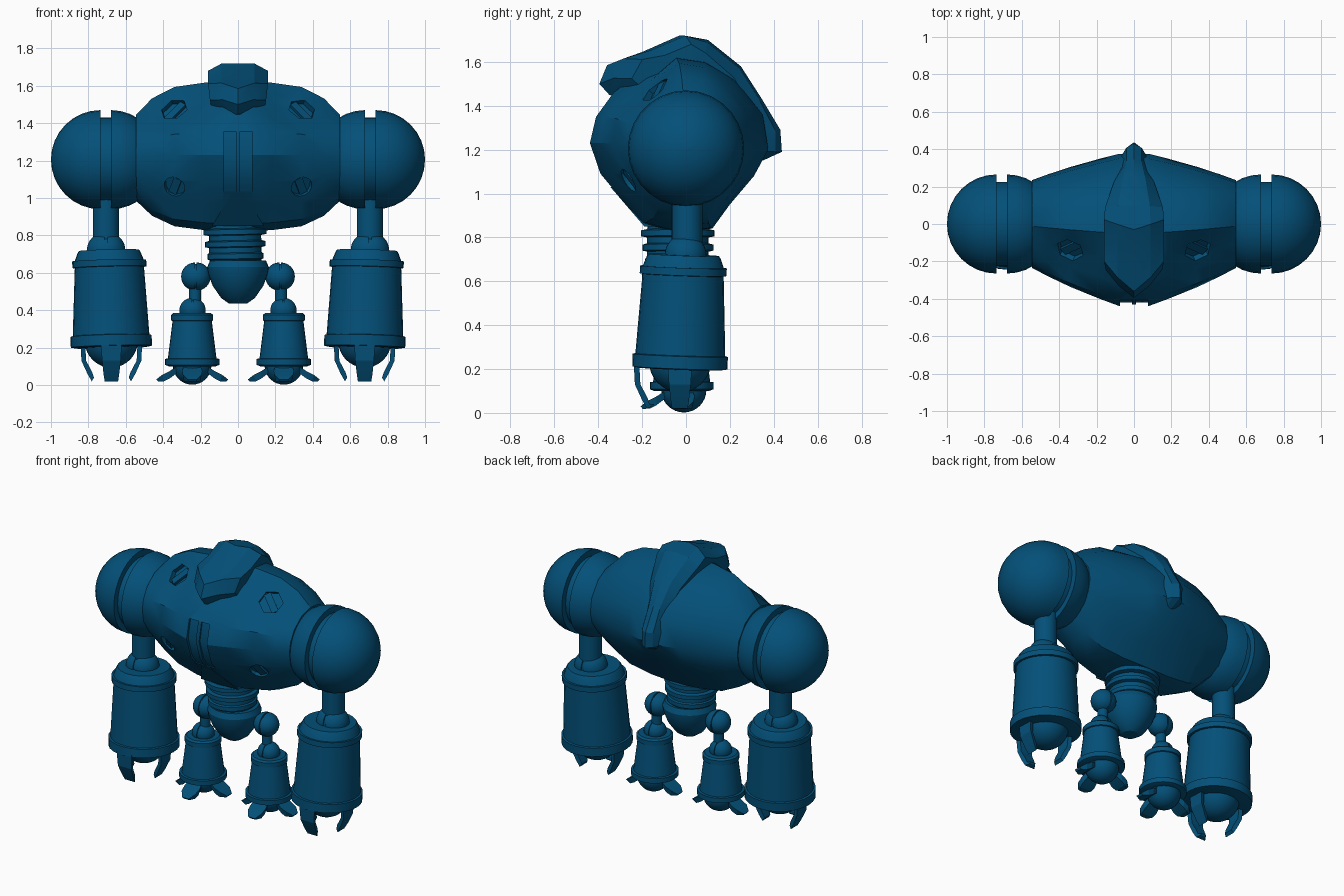
import bpy, bmesh
from math import pi, sin, cos, atan2, radians
from mathutils import Matrix, Vector
from mathutils.bvhtree import BVHTree

if "Cube" in bpy.data.objects:
    bpy.data.objects.remove(bpy.data.objects["Cube"])

blue = bpy.data.materials.new("blue_metal")
blue.diffuse_color = (0.001, 0.08, 0.19, 1)
blue.use_nodes = True
blue.node_tree.nodes["Principled BSDF"].inputs["Base Color"].default_value = blue.diffuse_color


def shade(ob, angle=30):
    bpy.ops.object.select_all(action='DESELECT')
    ob.select_set(True)
    bpy.context.view_layer.objects.active = ob
    bpy.ops.object.shade_smooth_by_angle(angle=radians(angle))


def loft(name, rings, matrix=Matrix(), mirror=False, angle=30):
    """Skin a list of equal-length point rings and cap both ends."""
    bm = bmesh.new()
    vs = [[bm.verts.new(matrix @ Vector(p)) for p in ring] for ring in rings]
    n = len(vs[0])
    for a, b in zip(vs, vs[1:]):
        for i in range(n):
            bm.faces.new((a[i], a[(i + 1) % n], b[(i + 1) % n], b[i]))
    bm.faces.new(vs[0])
    bm.faces.new(vs[-1])
    bmesh.ops.remove_doubles(bm, verts=bm.verts, dist=0.0005)
    bmesh.ops.recalc_face_normals(bm, faces=bm.faces)
    me = bpy.data.meshes.new(name)
    bm.to_mesh(me)
    bm.free()
    me.materials.append(blue)
    ob = bpy.data.objects.new(name, me)
    bpy.context.collection.objects.link(ob)
    if mirror:
        ob.modifiers.new("mirror", 'MIRROR')
    shade(ob, angle)
    return ob


def lathe(name, profile, matrix=Matrix(), mirror=False, segs=28):
    """Revolve (radius, height) points about local z."""
    rings = [[(max(r, 0.0004) * cos(2 * pi * i / segs), max(r, 0.0004) * sin(2 * pi * i / segs), h)
              for i in range(segs)] for r, h in profile]
    return loft(name, rings, matrix, mirror)


def arc(r, h, a0, a1, n=8):
    return [(r * cos(a0 + (a1 - a0) * i / n), h + r * sin(a0 + (a1 - a0) * i / n)) for i in range(n + 1)]


def split_ball(name, centre, r, gap, inner):
    """Ball on the x axis with a groove round its middle."""
    prof = arc(r, -gap, -pi / 2, 0) + [(inner, -gap), (inner, gap)] + arc(r, gap, 0, pi / 2)
    lathe(name, prof, Matrix.Translation(centre) @ Matrix.Rotation(pi / 2, 4, 'Y'), True)


def blade(name, centre, turn, path):
    """Claw along (radius, z, half width, inward offset, downward offset) stations."""
    rings = [[(r, -w, z), (r - i, -w * .85, z - d), (r - i, w * .85, z - d), (r, w, z)] for r, z, w, i, d in path]
    loft(name, rings, Matrix.Translation(centre) @ Matrix.Rotation(turn, 4, 'Z'), True, 20)


# Torso: side profile (y, z) blended into a circle at the shoulders
side = [(-.438, 1.23), (-.39, 1.09), (-.29, .97), (-.2, .865), (-.05, .825), (.12, .84), (.2, .95),
        (.31, 1.08), (.375, 1.2), (.35, 1.36), (.22, 1.52), (.09, 1.6), (-.05, 1.62), (-.2, 1.56),
        (-.33, 1.46), (-.41, 1.35)]
stations = [(0, 0, 0), (.08, 0, 0), (.18, .18, .02), (.34, .5, .15), (.46, .78, .5), (.545, 1, 1)]
rings = []
for x, ty, tz in [(-x, a, b) for x, a, b in stations[:0:-1]] + stations:
    ring = []
    for k, (y, z) in enumerate(side):
        a = atan2(z - 1.22, y + .03)
        u, v = ty, tz
        if k in (13, 14):        # sloping upper chest
            u = v = ty ** .6
        elif k in (1, 2):        # sloping lower chest
            u = ty ** .7
        ring.append((x, y + (.235 * cos(a) - y) * u, z + (1.215 + .23 * sin(a) - z) * v))
    rings.append(ring)
torso = loft("torso", rings, angle=30)

bm = bmesh.new()
bm.from_mesh(torso.data)
tree = BVHTree.FromBMesh(bm)
bm.free()


# Recesses cut in the torso: chest slot with rib, plus four sockets with slats
def chest_bar(name, w, front, lift):
    return loft(name, [[(-w, front(y), z), (w, front(y), z), (w, y + lift, z), (-w, y + lift, z)]
                       for z, y in ((1.035, -.335), (1.1, -.38), (1.23, -.42), (1.355, -.393))])


cutters = [chest_bar("chest_slot_cutter", .075, lambda y: -.6, 0)]
sockets = [("upper_socket", .34, 1.47, .075, 6), ("lower_socket", .34, 1.06, .058, 12)]
for name, px, pz, r, n in sockets:
    for s in (1, -1):
        p, nor, _, _ = tree.ray_cast(Vector((s * px, -1, pz)), Vector((0, 1, 0)))
        m = Matrix.Translation(p) @ nor.to_track_quat('Z', 'Y').to_matrix().to_4x4()
        cutters.append(lathe(name + "_cutter", [(r, -.025), (r, .08)], m, segs=n))
        turn = m @ Matrix.Rotation(s * .5, 4, 'Z')
        loft(name + "_slat", [[(-.022, -r * .85, h), (.022, -r * .85, h), (.022, r * .85, h), (-.022, r * .85, h)]
                              for h in (-.035, -.008)], turn)
for c in cutters:
    c.hide_render = True
    mod = torso.modifiers.new("cut", 'BOOLEAN')
    mod.operation = 'DIFFERENCE'
    mod.object = c
    bpy.context.view_layer.objects.active = torso
    bpy.ops.object.modifier_apply(modifier=mod.name)
    bpy.data.objects.remove(c)
shade(torso, 30)
chest_bar("chest_rib", .012, lambda y: y - .01, .03)

# Head crest over the top and down the spine: (y, z, half width, side sweep back, side lift)
crest = [(-.35, 1.45, .04, .02, 0), (-.395, 1.50, .15, .1, .06), (-.36, 1.585, .16, .12, .07),
         (-.2, 1.645, .16, .08, .04), (-.03, 1.72, .16, .05, .02), (.1, 1.7, .155, 0, 0), (.25, 1.58, .11, 0, 0),
         (.34, 1.44, .075, 0, 0), (.43, 1.29, .075, -.02, 0), (.437, 1.19, .07, -.03, 0), (.35, 1.15, .05, 0, 0)]
rings = []
for y, z, w, sweep, lift in crest:
    inward = (Vector((0, 0, 1.2)) - Vector((0, y, z))).normalized()
    rings.append([Vector((w * f, y + sweep * abs(f), z + lift * abs(f))) + inward * d for f, d in
                  ((-.9, .18), (-1, .06), (-.55, .012), (0, 0), (.55, .012), (1, .06), (.9, .18))])
loft("head_crest", rings, angle=20)

# Belly keel plate
loft("belly_plate", [[(-.03, -.345, 1.03), (.03, -.345, 1.03), (0, -.2, 1.03)],
                     [(-.14, -.19, .85), (.14, -.19, .85), (0, -.05, .85)]])

# Waist with ribs, and pelvis
waist = [(.13, .9)]
for z, r in ((.82, .168), (.755, .162), (.69, .15)):
    waist += [(.14, z + .018), (r, z + .012), (r, z - .015), (.14, z - .02)]
lathe("waist", waist + [(.13, .64)],
      Matrix.Translation((0, -.037, 0)) @ Matrix.Rotation(-.02, 4, 'Y'))
lathe("pelvis", [(0, .435), (.05, .437), (.09, .465), (.135, .53), (.16, .595), (.165, .63), (.15, .665), (0, .67)],
      Matrix.Translation((0, -.037, 0)))

# Shoulders and arms
split_ball("shoulder", (.7075, 0, 1.205), .265, .0275, .225)
lathe("upper_arm", [(.07, .7), (.07, 1.0)], Matrix.Translation((.705, .005, 0)), True)
split_ball("elbow", (.705, -.002, .72), .095, .008, .088)
tilt = Matrix.Translation((.69, -.01, .72)) @ Matrix.Rotation(.025, 4, 'Y') @ Matrix.Rotation(-.035, 4, 'X')
lathe("forearm", [(0, 0), (.16, 0), (.168, -.01), (.185, -.055), (.198, -.055), (.198, -.09), (.185, -.092),
                  (.205, -.455), (.217, -.458), (.217, -.515), (.19, -.52), (0, -.52)], tilt, True)
lathe("hand", arc(.142, -.485, -pi / 2, 0) + [(.142, -.46)], tilt, True)
for a, out in ((0, 0), (pi, 0), (-pi / 2, .045)):
    blade("hand_claw", (.677, -.028, 0), a,
          [(.165 + out, .225, .056, .025, 0), (.16 + out, .13, .05, .025, 0), (.128 + out, .06, .042, .025, -.01),
           (.105 + out, .02, .036, .012, -.02)] + ([(.08 + out, .03, .02, .008, -.01)] if out else []))

# Legs
split_ball("hip", (.225, -.02, .58), .075, .004, .068)
lathe("thigh", [(.032, .38), (.032, .56)], Matrix.Translation((.23, -.02, 0)), True)
split_ball("knee", (.243, -.02, .4), .066, .004, .06)
lathe("shin", [(0, .385), (.1, .385), (.112, .375), (.112, .345), (.105, .342), (.13, .142), (.145, .14),
               (.145, .108), (.125, .1), (0, .1)], Matrix.Translation((.245, -.02, 0)), True)
lathe("foot_ball", arc(.103, .105, -pi / 2, 0), Matrix.Translation((.245, -.01, 0)), True)
for a in (0, pi, -pi / 2):
    blade("toe", (.245, -.015, 0), a,
          [(.08, .1, .045, 0, .035), (.12, .075, .055, 0, .04), (.16, .055, .05, .01, .035), (.192, .03, .025, .01, .012)])
